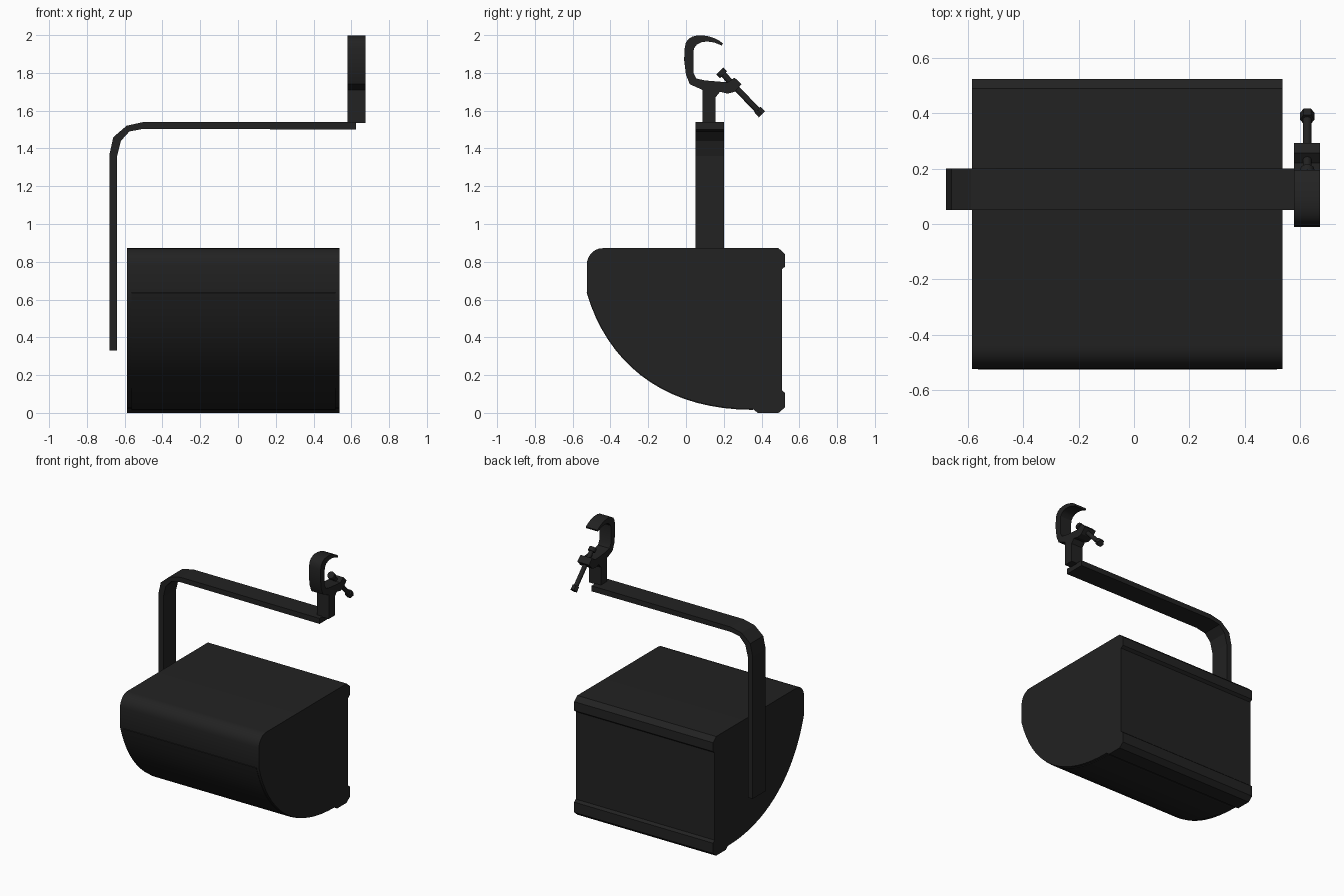
import bpy
import bmesh
from mathutils import Vector
from mathutils.geometry import interpolate_bezier

default_cube = bpy.data.objects.get("Cube")
if default_cube:
    bpy.data.objects.remove(default_cube, do_unlink=True)

# One matte black finish for every part
black = bpy.data.materials.new("matte_black")
black.use_nodes = True
colour = (0.016, 0.016, 0.016, 1)
black.diffuse_color = colour
shader = next(n for n in black.node_tree.nodes if n.type == "BSDF_PRINCIPLED")
shader.inputs["Base Color"].default_value = colour
shader.inputs["Roughness"].default_value = 0.6


def finish(name, bm, smooth_angle=None):
    """Turn a bmesh into a named, coloured object."""
    bmesh.ops.recalc_face_normals(bm, faces=bm.faces)
    mesh = bpy.data.meshes.new(name)
    bm.to_mesh(mesh)
    bm.free()
    mesh.materials.append(black)
    part = bpy.data.objects.new(name, mesh)
    bpy.context.collection.objects.link(part)
    if smooth_angle:
        bpy.ops.object.select_all(action="DESELECT")
        part.select_set(True)
        bpy.context.view_layer.objects.active = part
        bpy.ops.object.shade_smooth_by_angle(angle=smooth_angle)
    return part


def extrude_profile(name, outline, axis, start, end, smooth_angle=None):
    """Extrude a closed outline along x (outline is y, z) or y (outline is x, z)."""
    bm = bmesh.new()
    if axis == "x":
        points = [Vector((start, a, b)) for a, b in outline]
        offset = Vector((end - start, 0, 0))
    else:
        points = [Vector((a, start, b)) for a, b in outline]
        offset = Vector((0, end - start, 0))
    face = bm.faces.new([bm.verts.new(p) for p in points])
    result = bmesh.ops.extrude_face_region(bm, geom=[face], use_keep_orig=True)
    moved = [g for g in result["geom"] if isinstance(g, bmesh.types.BMVert)]
    bmesh.ops.translate(bm, verts=moved, vec=offset)
    return finish(name, bm, smooth_angle)


def bezier(start, handle_a, handle_b, end, count):
    """Sample a curve in the profile plane."""
    controls = [Vector(p).to_3d() for p in (start, handle_a, handle_b, end)]
    return [(p.x, p.y) for p in interpolate_bezier(*controls, count)]


def rod(name, start, end, radius, sides, smooth_angle=None):
    """Straight prism between two points in the clamp's centre plane."""
    a, b = (Vector((clamp_x, *p)) for p in (start, end))
    bm = bmesh.new()
    bmesh.ops.create_cone(bm, cap_ends=True, segments=sides, radius1=radius,
                          radius2=radius, depth=(b - a).length)
    turn = (b - a).to_track_quat("Z", "X").to_matrix()
    bmesh.ops.rotate(bm, verts=bm.verts, matrix=turn)
    bmesh.ops.translate(bm, verts=bm.verts, vec=(a + b) / 2)
    return finish(name, bm, smooth_angle)


# Lamp housing: flat top, curved belly, raised lips along the rear edges
belly = bezier((0.355, 0.02), (-0.1, 0.02), (-0.41, 0.25), (-0.525, 0.64), 18)
brow = bezier((-0.525, 0.785), (-0.525, 0.83), (-0.49, 0.872), (-0.44, 0.872), 8)
rear_lips = [(0.49, 0.872), (0.525, 0.84), (0.525, 0.775), (0.507, 0.76),
             (0.507, 0.12), (0.525, 0.105), (0.525, 0.03), (0.49, 0), (0.38, 0)]
extrude_profile("lamp_housing", belly + brow + rear_lips, "x", -0.587, 0.537, 0.5)

# Thin belly cover sitting just proud of the housing, short of both ends
cover = [(y - 0.001, z - 0.004) for y, z in belly]
inside = [(y + 0.02, z + 0.02) for y, z in reversed(belly)]
extrude_profile("belly_cover", cover + inside, "x", -0.565, 0.517, 0.5)

# Hanging bracket: flat bar bent over the housing
outer_edge = [(-0.68, 0.33), (-0.68, 1.37), (-0.66, 1.46), (-0.59, 1.52),
              (-0.5, 1.54), (0.625, 1.54)]
inner_edge = [(0.625, 1.5), (-0.5, 1.504), (-0.575, 1.49), (-0.62, 1.44),
              (-0.64, 1.36), (-0.64, 0.33)]
extrude_profile("hanging_bracket", outer_edge + inner_edge, "y", 0.05, 0.2)

# Hook clamp: stem, threaded boss and open jaw
clamp_x = 0.627
half_width = 0.047
stem_and_boss = [(0.087, 1.71), (0.087, 1.535), (0.156, 1.535), (0.156, 1.67),
                 (0.18, 1.7), (0.22, 1.69), (0.257, 1.7), (0.294, 1.74),
                 (0.257, 1.775), (0.22, 1.75)]
jaw_inside = [(0.1, 1.76), (0.055, 1.77), (0.04, 1.8), (0.04, 1.91)]
jaw_inside += bezier((0.042, 1.93), (0.06, 1.97), (0.12, 1.98), (0.19, 1.945), 6)
jaw_outside = bezier((0.195, 1.957), (0.14, 2.005), (-0.005, 2.03), (-0.007, 1.93), 10)
jaw_outside += [(-0.01, 1.87), (0, 1.79), (0.02, 1.74)]
extrude_profile("hook_clamp", stem_and_boss + jaw_inside + jaw_outside, "x",
                clamp_x - half_width, clamp_x + half_width, 0.5)

# Clamp screw with its pressure pad and grip
rod("clamp_screw", (0.19, 1.8), (0.39, 1.59), 0.016, 12, 0.6)
rod("pressure_pad", (0.178, 1.81), (0.198, 1.79), 0.026, 12, 0.6)
rod("screw_grip", (0.378, 1.605), (0.402, 1.58), 0.026, 6)
